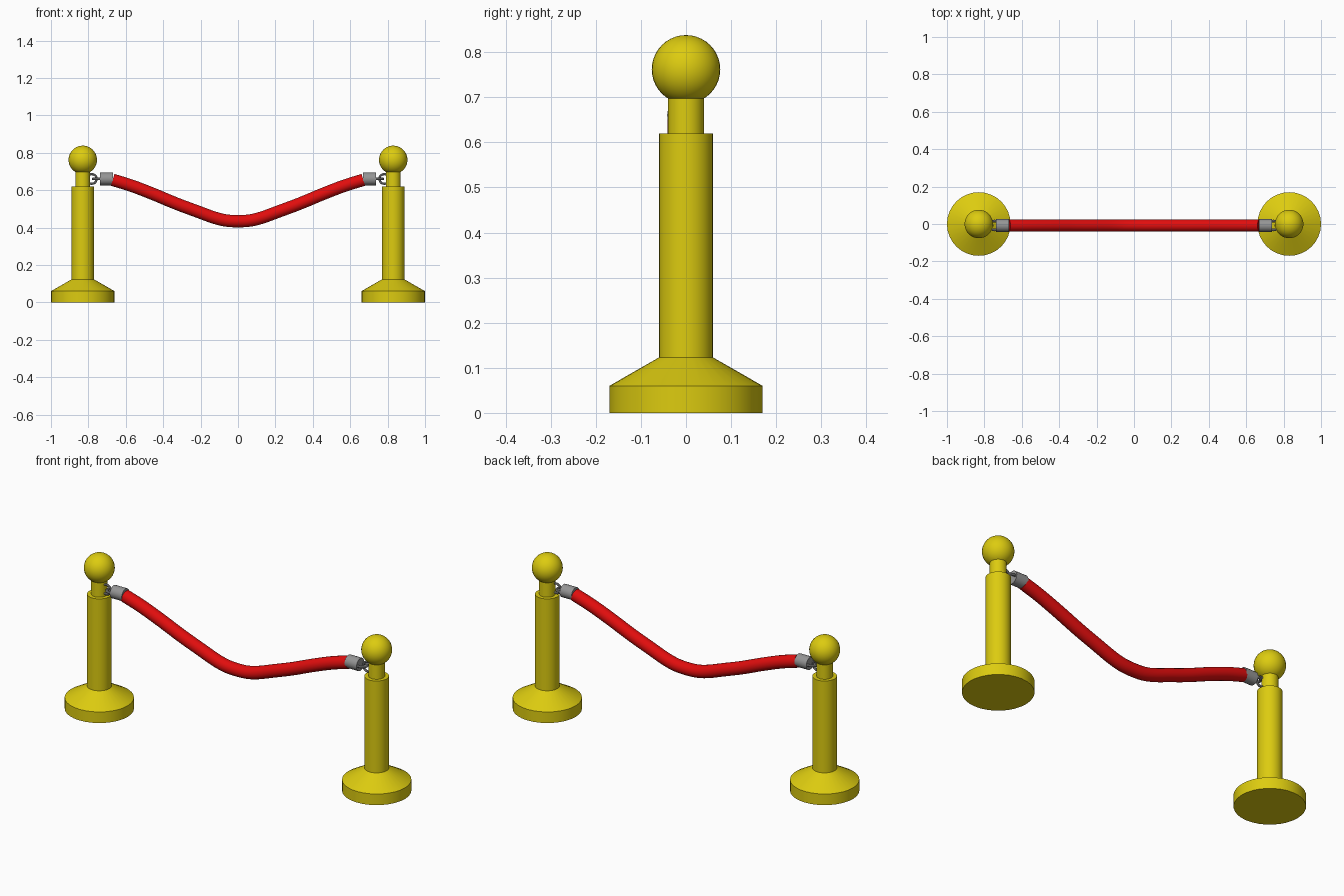
import bpy, bmesh, math
from mathutils import Vector, Matrix

if "Cube" in bpy.data.objects:
    bpy.data.objects.remove(bpy.data.objects["Cube"])

def material(name, rgb):
    m = bpy.data.materials.new(name)
    m.diffuse_color = (*rgb, 1)
    m.use_nodes = True
    m.node_tree.nodes["Principled BSDF"].inputs["Base Color"].default_value = m.diffuse_color
    return m

GOLD = material("yellow_gold", (0.72, 0.60, 0.005))
RED = material("rope_red", (0.75, 0.004, 0.004))
GREY = material("clasp_grey", (0.30, 0.30, 0.30))
POST_X, ROPE_Y, CLASP_Z = 0.83, -0.008, 0.66

def finish(name, bm, mat):
    bmesh.ops.recalc_face_normals(bm, faces=bm.faces)
    me = bpy.data.meshes.new(name)
    bm.to_mesh(me)
    bm.free()
    me.materials.append(mat)
    ob = bpy.data.objects.new(name, me)
    bpy.context.collection.objects.link(ob)
    bpy.ops.object.select_all(action='DESELECT')
    ob.select_set(True)
    bpy.context.view_layer.objects.active = ob
    bpy.ops.object.shade_smooth_by_angle(angle=math.radians(30))
    return ob

def lathe(name, profile, x, mat, segs=32):
    bm = bmesh.new()
    verts = [bm.verts.new((r, 0, z)) for r, z in profile]
    edges = [bm.edges.new(p) for p in zip(verts, verts[1:])]
    bmesh.ops.spin(bm, geom=verts + edges, cent=(0, 0, 0), axis=(0, 0, 1),
                   angle=math.tau, steps=segs)
    bmesh.ops.remove_doubles(bm, verts=bm.verts, dist=1e-5)
    bmesh.ops.translate(bm, verts=bm.verts, vec=(x, 0, 0))
    return finish(name, bm, mat)

def tube(name, points, radius, mat, closed=False, segs=20):
    # Sweep a circle along a list of points
    bm = bmesh.new()
    pts = [Vector(p) for p in points]
    n = len(pts)
    flat = all(abs(p.z - pts[0].z) < 1e-6 for p in pts)
    side = Vector((0, 0, 1)) if flat else Vector((0, 1, 0))
    rings = []
    for i, p in enumerate(pts):
        a = pts[(i - 1) % n] if closed or i else p
        b = pts[(i + 1) % n] if closed or i < n - 1 else p
        up = (b - a).normalized().cross(side)
        rings.append([bm.verts.new(p + radius * (math.cos(t) * side + math.sin(t) * up))
                      for t in (math.tau * k / segs for k in range(segs))])
    for i in range(n if closed else n - 1):
        r, s = rings[i], rings[(i + 1) % n]
        for k in range(segs):
            bm.faces.new((r[k], r[(k + 1) % segs], s[(k + 1) % segs], s[k]))
    if not closed:
        bm.faces.new(rings[0])
        bm.faces.new(rings[-1])
    return finish(name, bm, mat)

def smooth_path(ctrl, steps=6):
    # Catmull-Rom interpolation through the control points
    c = [Vector(p) for p in ctrl]
    c = [2 * c[0] - c[1]] + c + [2 * c[-1] - c[-2]]
    out = []
    for i in range(1, len(c) - 2):
        p0, p1, p2, p3 = c[i - 1:i + 3]
        for k in range(steps):
            t = k / steps
            out.append(0.5 * (2 * p1 + (p2 - p0) * t + (2 * p0 - 5 * p1 + 4 * p2 - p3) * t * t
                              + (3 * p1 - p0 - 3 * p2 + p3) * t ** 3))
    return out + [c[-2]]

post = [(0, 0), (0.17, 0), (0.17, 0.06), (0.06, 0.123), (0.06, 0.62),
        (0.04, 0.62), (0.04, 0.71), (0, 0.71)]

for s, label in ((-1, "left"), (1, "right")):
    # Post with ball finial
    lathe(f"{label}_post", post, s * POST_X, GOLD)
    bm = bmesh.new()
    bmesh.ops.create_uvsphere(bm, u_segments=32, v_segments=20, radius=0.076,
                              matrix=Matrix.Translation((s * POST_X, 0, 0.762)))
    finish(f"{label}_ball", bm, GOLD)
    # Rope end sleeve
    tube(f"{label}_sleeve", [(s * 0.738, ROPE_Y, CLASP_Z), (s * 0.667, ROPE_Y, CLASP_Z)],
         0.034, GREY)
    # Upright eye on the post, and flat link from the sleeve
    ang = [math.tau * k / 20 for k in range(20)]
    tube(f"{label}_eye", [(s * (0.782 + 0.026 * math.cos(a)), ROPE_Y, CLASP_Z + 0.026 * math.sin(a))
                          for a in ang], 0.006, GREY, True, 8)
    tube(f"{label}_link", [(s * (0.745 + 0.030 * math.cos(a)), ROPE_Y + 0.024 * math.sin(a), CLASP_Z)
                           for a in ang], 0.007, GREY, True, 8)

# Sagging rope, mirrored about the middle
half = [(0.67, 0.655), (0.57, 0.624), (0.46, 0.582), (0.33, 0.528), (0.22, 0.487),
        (0.13, 0.454), (0.065, 0.438)]
path = [(-x, ROPE_Y, z) for x, z in half] + [(0, ROPE_Y, 0.434)] \
    + [(x, ROPE_Y, z) for x, z in reversed(half)]
tube("rope", smooth_path(path), 0.033, RED)
